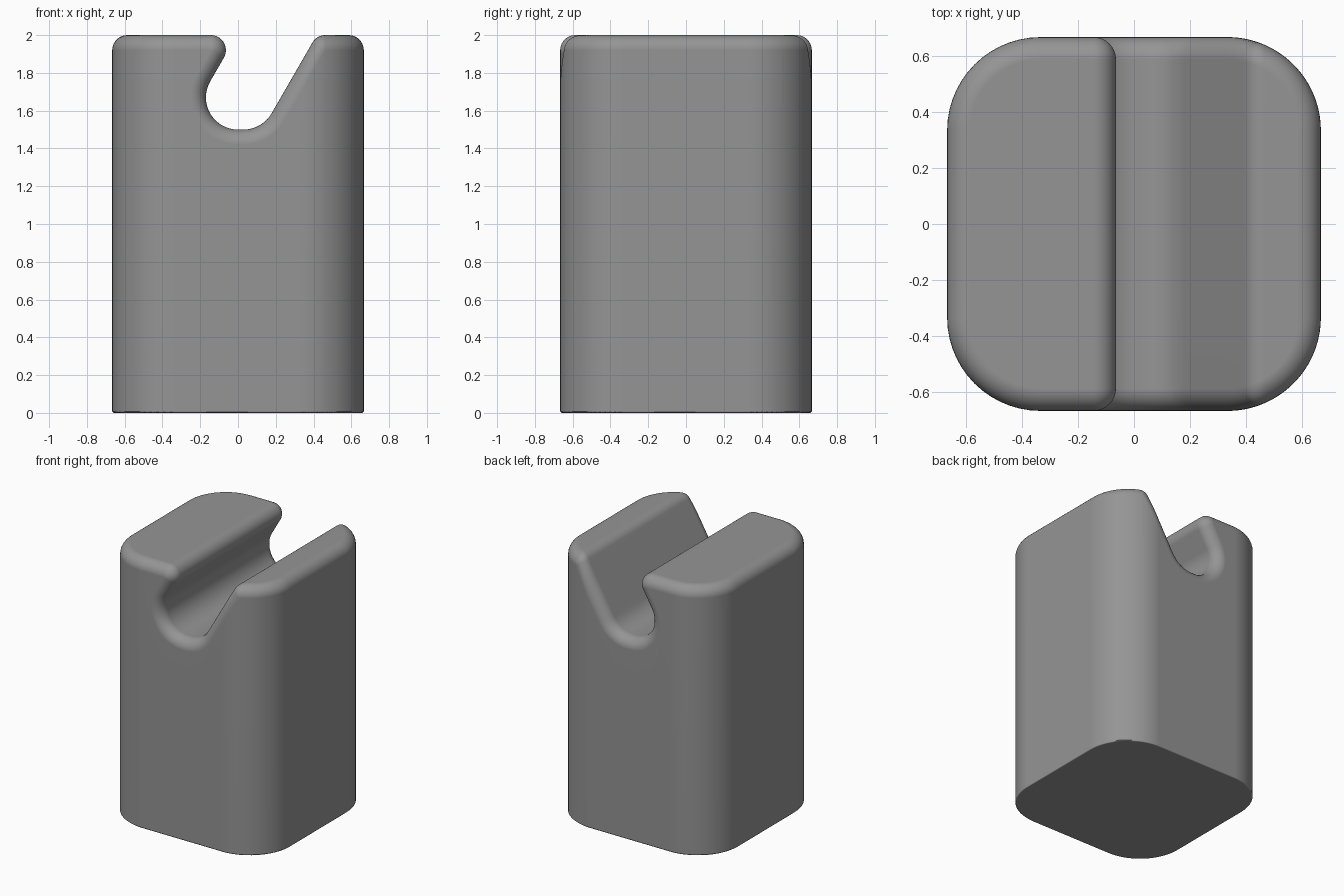
import bpy, bmesh
from math import sin, cos, sqrt, radians, pi, acos

if "Cube" in bpy.data.objects:
    bpy.data.objects.remove(bpy.data.objects["Cube"])

H, R, TOP = 0.666, 0.333, 2.0      # half width, corner radius, height
C = H - R
F = 0.08                           # rim and lip fillet radius
N, K = 8, 14                       # fillet steps, corner steps
FOOT = 0.008                       # tiny bottom chamfer


# Slot profile as (x, z, inward normal x, inward normal z)
profile = []


def arc(cx, cz, r, a0, a1, steps, sign):
    for i in range(steps + 1):
        a = radians(a0 + (a1 - a0) * i / steps)
        profile.append((cx + r * cos(a), cz + r * sin(a), sign * cos(a), sign * sin(a)))


def line(p, q, steps):
    for i in range(1, steps):
        t = i / steps
        profile.append((p[0] + (q[0] - p[0]) * t, p[1] + (q[1] - p[1]) * t, p[2], p[3]))


TIP_X = 0.463
arc(-0.144, TOP - F, F, 90, -30, 14, -1)       # overhanging lip
arc(0.0, 1.67, 0.17, 150, 270, 16, 1)          # slot floor, left
arc(0.03, 1.67, 0.17, 270, 330, 8, 1)          # slot floor, right
a = radians(150)
tip_start = (TIP_X + F * cos(a), TOP - F + F * sin(a))
line(profile[-1], tip_start, 14)               # sloping wall
arc(TIP_X, TOP - F, F, 150, 90, 8, -1)         # rounded far tip


def depth(x, b):
    d = max(abs(x) - C, 0)
    return C + sqrt(max((R - b) ** 2 - d * d, 0))


def make_row(point):
    # front half from the wall over the fillet to the top, then mirrored back
    half = []
    for i in range(N + 1):
        t = i / N * pi / 2
        half.append(point(F * (1 - sin(t)), F * (1 - cos(t))))
    return [(x, -y, z) for x, y, z in half] + [(x, y, z) for x, y, z in reversed(half)]


def left_corner(phi):
    return lambda a, b: (-C - (R - b) * cos(phi), C + (R - b) * sin(phi), TOP - a)


def slot_point(p):
    def f(a, b):
        x = p[0] + p[2] * a
        return (x, depth(x, b), p[1] + p[3] * a)
    return f


def right_corner(s):
    def f(a, b):
        phi = acos((TIP_X - C) / (R - b)) * s
        return (C + (R - b) * cos(phi), C + (R - b) * sin(phi), TOP - a)
    return f


rows = [make_row(left_corner(pi / 2 * i / K)) for i in range(K + 1)]
rows += [make_row(slot_point(p)) for p in profile]
rows += [make_row(right_corner(1 - i / K)) for i in range(1, K + 1)]

bm = bmesh.new()
grid = [[bm.verts.new(co) for co in row] for row in rows]
M = 2 * (N + 1)

# Top, slot and rim fillets
for r0, r1 in zip(grid, grid[1:]):
    for j in range(M - 1):
        bm.faces.new((r0[j], r0[j + 1], r1[j + 1], r1[j]))
for row in (grid[0], grid[-1]):
    for j in range(N):
        bm.faces.new((row[j], row[j + 1], row[M - 2 - j], row[M - 1 - j]))

# Side walls: vertical strips at the corners, one face across front and back
right = next(i for i in range(K + 30, len(rows)) if rows[i][0][0] >= C)
cols = list(range(K + 1)) + list(range(right, len(rows)))
low, base = [], []
for j in (0, M - 1):
    lo, ba = {}, {}
    for i in cols:
        x, y, z = rows[i][j]
        lo[i] = bm.verts.new((x, y, FOOT))
        k = 1 - FOOT / H
        ba[i] = bm.verts.new((x * k, y * k, 0))
    for i0, i1 in zip(cols, cols[1:]):
        rim = [grid[i][j] for i in range(i0, i1 + 1)]
        bm.faces.new(rim + [lo[i1], lo[i0]])
        bm.faces.new((lo[i0], lo[i1], ba[i1], ba[i0]))
    low.append(lo)
    base.append(ba)
for i in (0, len(rows) - 1):
    bm.faces.new((grid[i][0], grid[i][M - 1], low[1][i], low[0][i]))
    bm.faces.new((low[0][i], low[1][i], base[1][i], base[0][i]))

# Underside
bm.faces.new([base[0][i] for i in cols] + [base[1][i] for i in reversed(cols)])

bmesh.ops.remove_doubles(bm, verts=bm.verts, dist=1e-5)
bmesh.ops.recalc_face_normals(bm, faces=bm.faces)
mesh = bpy.data.meshes.new("slotted_block")
bm.to_mesh(mesh)
bm.free()

# Dark grey finish
dark = bpy.data.materials.new("dark_grey")
dark.diffuse_color = (0.3, 0.3, 0.3, 1)
dark.use_nodes = True
dark.node_tree.nodes["Principled BSDF"].inputs["Base Color"].default_value = dark.diffuse_color
mesh.materials.append(dark)

block = bpy.data.objects.new("slotted_block", mesh)
bpy.context.collection.objects.link(block)
bpy.context.view_layer.objects.active = block
block.select_set(True)
bpy.ops.object.shade_smooth_by_angle(angle=radians(50))
weighted = block.modifiers.new("weighted_normals", 'WEIGHTED_NORMAL')
weighted.keep_sharp = True
